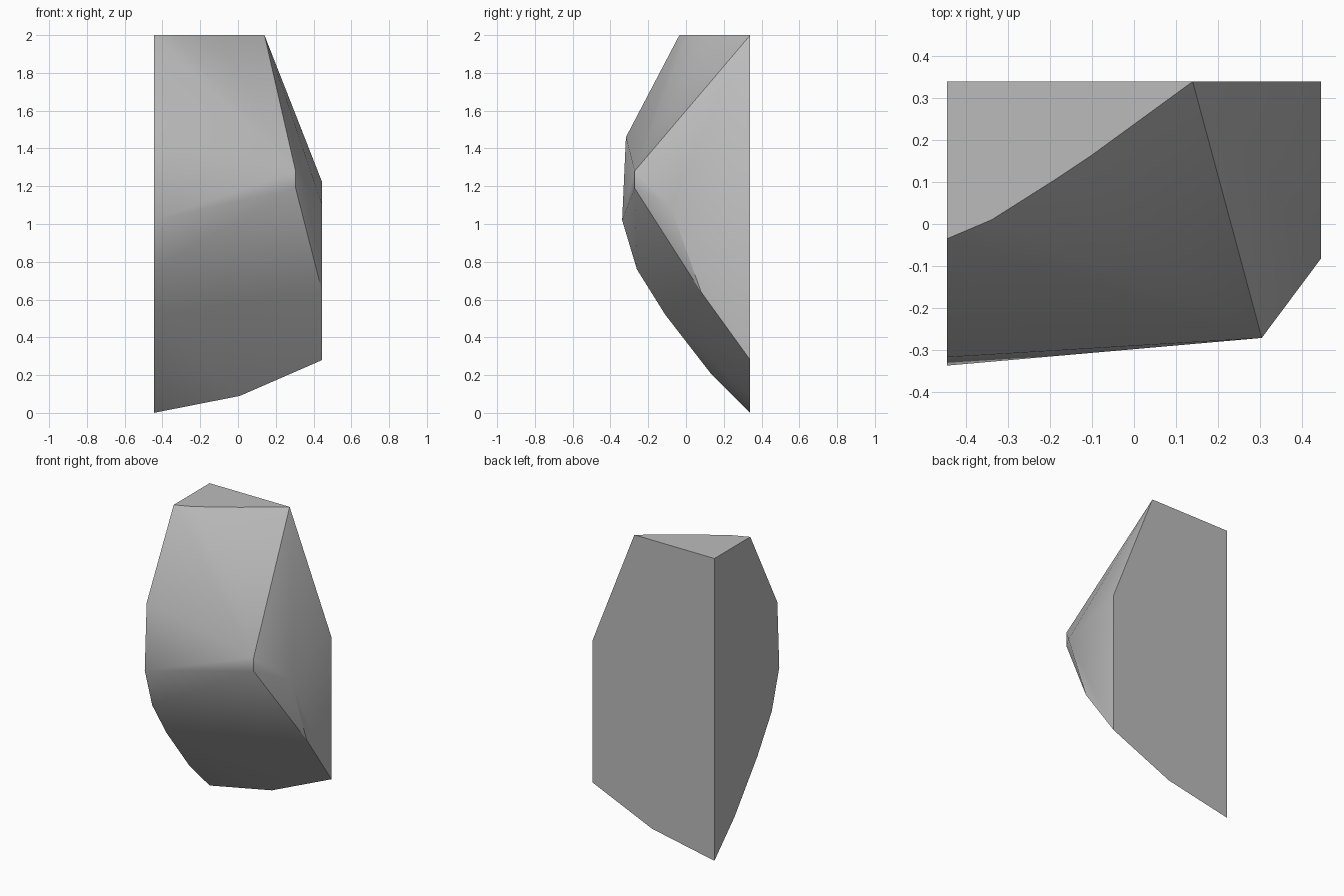
import bpy, bmesh, math

cube = bpy.data.objects.get("Cube")
if cube:
    bpy.data.objects.remove(cube, do_unlink=True)

LEFT, RIGHT, BACK = -0.446, 0.446, 0.34

# Stone colour
stone = bpy.data.materials.new("grey stone")
stone.use_nodes = True
colour = (0.5, 0.5, 0.5, 1)
stone.diffuse_color = colour
bsdf = stone.node_tree.nodes["Principled BSDF"]
bsdf.inputs["Base Color"].default_value = colour
bsdf.inputs["Roughness"].default_value = 0.9

# Flat cut sides: outlines in (y, z)
tall_side = [(BACK, 0), (0.13, 0.21), (-0.11, 0.52), (-0.26, 0.76),
             (-0.338, 1.02), (-0.318, 1.46), (-0.035, 2), (BACK, 2)]
short_side = [(BACK, 0.28), (0.08, 0.64), (-0.083, 1.10), (BACK, 1.22)]
# Rounded front of the flat top, in (x, y)
top_edge = [(-0.34, 0.01), (-0.19, 0.105), (-0.1, 0.165), (0.14, BACK)]
# Lower back corner and the blunt front ridge
corners = [(0.01, BACK, 0.09), (0.305, -0.272, 1.28), (0.305, -0.272, 1.19)]

points = [(LEFT, y, z) for y, z in tall_side]
points += [(RIGHT, y, z) for y, z in short_side]
points += [(x, y, 2) for x, y in top_edge]
points += corners

# Boulder chunk wrapped around the outlines
bm = bmesh.new()
for p in points:
    bm.verts.new(p)
hull = bmesh.ops.convex_hull(bm, input=bm.verts[:])
loose = [v for v in bm.verts if not v.link_faces]
bmesh.ops.delete(bm, geom=loose, context='VERTS')
bmesh.ops.dissolve_limit(bm, angle_limit=math.radians(0.5),
                         verts=bm.verts[:], edges=bm.edges[:])
bmesh.ops.recalc_face_normals(bm, faces=bm.faces[:])
mesh = bpy.data.meshes.new("rock_chunk")
bm.to_mesh(mesh)
bm.free()
mesh.materials.append(stone)
rock = bpy.data.objects.new("rock_chunk", mesh)
bpy.context.collection.objects.link(rock)

# Soft front, crisp cut edges
bpy.ops.object.select_all(action='DESELECT')
rock.select_set(True)
bpy.context.view_layer.objects.active = rock
bpy.ops.object.shade_smooth_by_angle(angle=math.radians(32))
